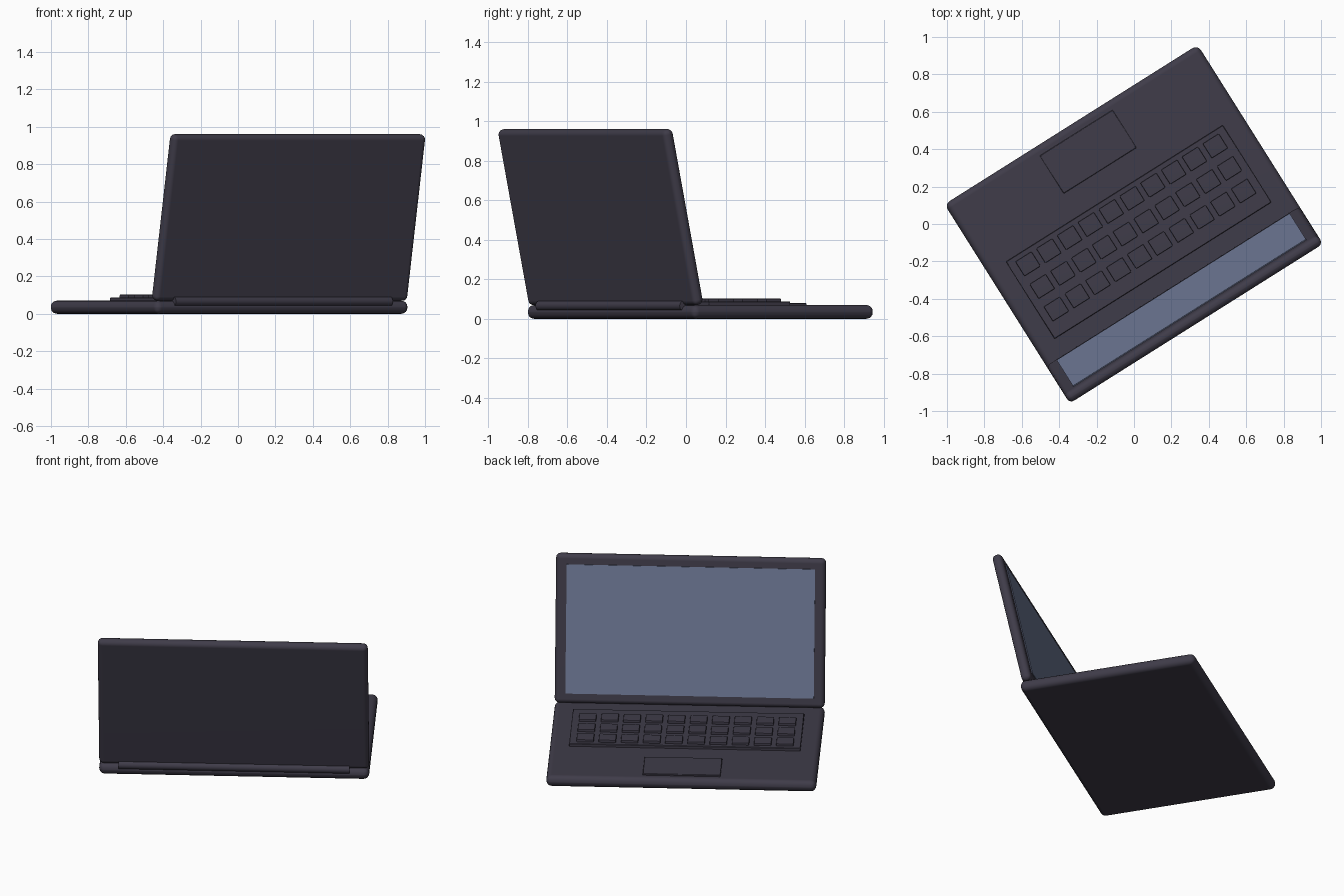
import bpy, bmesh, math
from mathutils import Matrix, Vector

if "Cube" in bpy.data.objects:
    bpy.data.objects.remove(bpy.data.objects["Cube"])

# Laptop frame: local x along the hinge, local +y toward the user
FRAME = Matrix.Translation((-0.0475, 0.0725, 0)) @ Matrix.Rotation(math.radians(32.2), 4, 'Z')
TILT = math.radians(12)


def material(name, rgb):
    m = bpy.data.materials.new(name)
    m.diffuse_color = (*rgb, 1)
    m.use_nodes = True
    m.node_tree.nodes["Principled BSDF"].inputs["Base Color"].default_value = m.diffuse_color
    return m


BODY = material("dark_grey_body", (0.050, 0.045, 0.067))
GLASS = material("blue_grey_screen", (0.165, 0.200, 0.320))


def finish(name, bm, matrix, mat):
    bm.transform(FRAME @ matrix)
    bmesh.ops.recalc_face_normals(bm, faces=bm.faces[:])
    mesh = bpy.data.meshes.new(name)
    bm.to_mesh(mesh)
    bm.free()
    mesh.materials.append(mat)
    ob = bpy.data.objects.new(name, mesh)
    bpy.context.collection.objects.link(ob)
    bpy.ops.object.select_all(action='DESELECT')
    ob.select_set(True)
    bpy.context.view_layer.objects.active = ob
    bpy.ops.object.shade_smooth_by_angle(angle=math.radians(40))
    wn = ob.modifiers.new("flat_faces", 'WEIGHTED_NORMAL')
    wn.keep_sharp = True
    return ob


def box(name, size, matrix, bevel=0.0, segments=4, mat=BODY):
    bm = bmesh.new()
    bmesh.ops.create_cube(bm, size=1)
    bmesh.ops.scale(bm, vec=Vector(size), verts=bm.verts[:])
    if bevel:
        bmesh.ops.bevel(bm, geom=bm.edges[:], offset=bevel, segments=segments,
                        profile=0.5, affect='EDGES')
    return finish(name, bm, matrix, mat)


def at(x, y, z):
    return Matrix.Translation((x, y, z))


# Base slab
box("base", (1.60, 1.085, 0.07), at(0, 0, 0.035), 0.033)

# Keyboard tray and trackpad
box("keyboard_tray", (1.37, 0.488, 0.024), at(0, -0.136, 0.076), 0.003, 1)
box("trackpad", (0.46, 0.24, 0.016), at(0, 0.371, 0.072), 0.003, 1)

# Keys: three rows of ten
for row in range(3):
    for col in range(10):
        x = (col - 4.5) * 0.1315
        y = 0.035 - row * 0.1425
        box(f"key_{row + 1}_{col + 1}", (0.102, 0.092, 0.024), at(x, y, 0.091), 0.005, 2)

# Lid, leaning back from the user
lid = at(0, -0.597, 0.515) @ Matrix.Rotation(TILT, 4, 'X')
box("lid", (1.60, 0.06, 0.909), lid, 0.028)

# Screen plate on the inner face of the lid
box("screen", (1.472, 0.008, 0.785), lid @ at(0, 0.0305, 0.0), mat=GLASS)

# Hinge barrel along the rear edge
bm = bmesh.new()
bmesh.ops.create_cone(bm, cap_ends=True, segments=24, radius1=0.025, radius2=0.025, depth=1.37)
finish("hinge", bm, at(0, -0.53, 0.066) @ Matrix.Rotation(math.pi / 2, 4, 'Y'), BODY)
